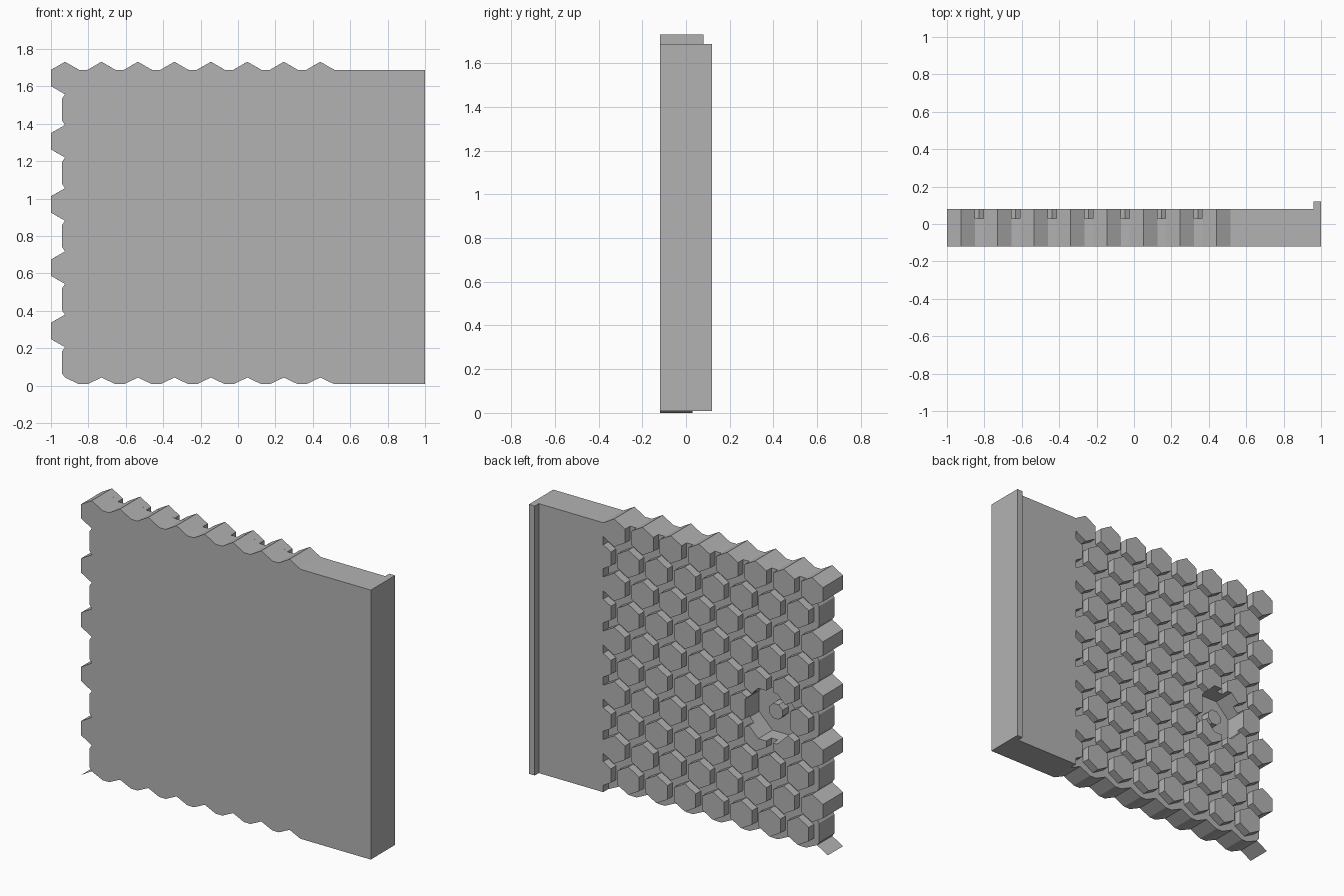
import bpy, bmesh, math

cube = bpy.data.objects.get("Cube")
if cube:
    bpy.data.objects.remove(cube, do_unlink=True)

grey = bpy.data.materials.new("plain grey")
grey.use_nodes = True
colour = (0.45, 0.45, 0.45, 1)
grey.diffuse_color = colour
grey.node_tree.nodes["Principled BSDF"].inputs["Base Color"].default_value = colour

# Shared layout of the hexagon grid
FRONT, FLOOR, BACK = -0.12, 0.03, 0.08
PITCH, ROW = 0.195, 0.169
FLAT, SIDE = 0.075, 0.0435          # half width and half side length
RADIUS = SIDE * 2
FIRST_X, TOP_Z = -0.925, 1.645
FIELD_END, BOTTOM = FIRST_X + 7 * PITCH + FLAT, 0.008
SHOULDER = TOP_Z + SIDE


def row_z(k):
    return TOP_Z - k * ROW


def add_prism(bm, points, y0, y1):
    """Extrude an (x, z) outline from y0 to y1."""
    face = bm.faces.new([bm.verts.new((x, y0, z)) for x, z in points])
    made = bmesh.ops.extrude_face_region(bm, geom=[face], use_keep_orig=True)
    verts = [g for g in made["geom"] if isinstance(g, bmesh.types.BMVert)]
    bmesh.ops.translate(bm, verts=verts, vec=(0, y1 - y0, 0))


def make(name, prisms):
    bm = bmesh.new()
    for points, y0, y1 in prisms:
        add_prism(bm, points, y0, y1)
    bmesh.ops.recalc_face_normals(bm, faces=bm.faces)
    mesh = bpy.data.meshes.new(name)
    bm.to_mesh(mesh)
    bm.free()
    mesh.materials.append(grey)
    obj = bpy.data.objects.new(name, mesh)
    bpy.context.collection.objects.link(obj)
    return obj


def ring(x, z, radius, sides, turn):
    return [(x + radius * math.cos(turn + i * math.tau / sides),
             z + radius * math.sin(turn + i * math.tau / sides)) for i in range(sides)]


def box(x0, x1, z0, z1):
    return [(x0, z0), (x1, z0), (x1, z1), (x0, z1)]


# Base plate with interlocking edges
outline = []
for i in range(8):
    x = FIRST_X + i * PITCH
    if i:
        outline.append((x - FLAT, BOTTOM))
    outline += [(x, SIDE), (x + FLAT, BOTTOM)]
outline += [(1, BOTTOM), (1, SHOULDER)]
for i in reversed(range(8)):
    x = FIRST_X + i * PITCH
    outline += [(x + FLAT, SHOULDER), (x, TOP_Z + RADIUS), (x - FLAT, SHOULDER)]
for k in range(0, 10, 2):
    z, tab = row_z(k), row_z(k + 1)
    if k:
        outline += [(FIRST_X, z + RADIUS), (-1, z + SIDE)]
    outline += [(-1, z - SIDE), (FIRST_X, z - RADIUS), (-0.94, tab + 0.06), (-0.94, tab - 0.06)]
base = make("base_plate", [(outline, FRONT, FLOOR)])

# Raised hexagons, with alternate rows shifted half a pitch
tiles = []
for k in range(10):
    odd = k % 2
    z = row_z(k)
    for i in range(8 - odd):
        x = FIRST_X + (i + odd / 2) * PITCH
        tiles.append((ring(x, z, RADIUS, 6, math.pi / 6), FLOOR, BACK))
    if odd:
        # Part hexagon running into the plain panel
        x = FIRST_X + 7.5 * PITCH - FLAT
        rise = SIDE + (FIELD_END - x) * math.tan(math.pi / 6)
        tiles.append(([(x, z - SIDE), (FIELD_END, z - rise),
                       (FIELD_END, z + rise), (x, z + SIDE)], FLOOR, BACK))
hexagons = make("raised_hexagons", tiles)

# Plain side panel and its lip
make("plain_panel", [(box(FIELD_END, 1, BOTTOM, SHOULDER), FLOOR, BACK)])
make("edge_lip", [(box(0.96, 1, BOTTOM, SHOULDER), BACK, 0.12)])

# Eight-sided pocket with a knob inside
PX, PZ, DEEP = -0.62, 0.785, -0.06
cutter = make("pocket_cutter", [(ring(PX, PZ, 0.17, 8, math.pi / 8), DEEP, 0.2)])
cutter.hide_render = True
cutter.hide_viewport = True
cutter.display_type = 'WIRE'
for obj in (base, hexagons):
    cut = obj.modifiers.new("pocket", 'BOOLEAN')
    cut.operation = 'DIFFERENCE'
    cut.solver = 'EXACT'
    cut.object = cutter
make("pocket_knob", [(ring(PX, PZ, 0.05, 8, math.pi / 8), DEEP, 0)])

# Thin sloping flap at the lower corner
flap = bpy.data.meshes.new("corner_flap")
flap.from_pydata([(-1, FRONT, 0), (-1, FLOOR, 0), (FIRST_X, FLOOR, SIDE),
                  (FIRST_X, FRONT, SIDE)], [], [(0, 3, 2, 1)])
flap.materials.append(grey)
bpy.context.collection.objects.link(bpy.data.objects.new("corner_flap", flap))
